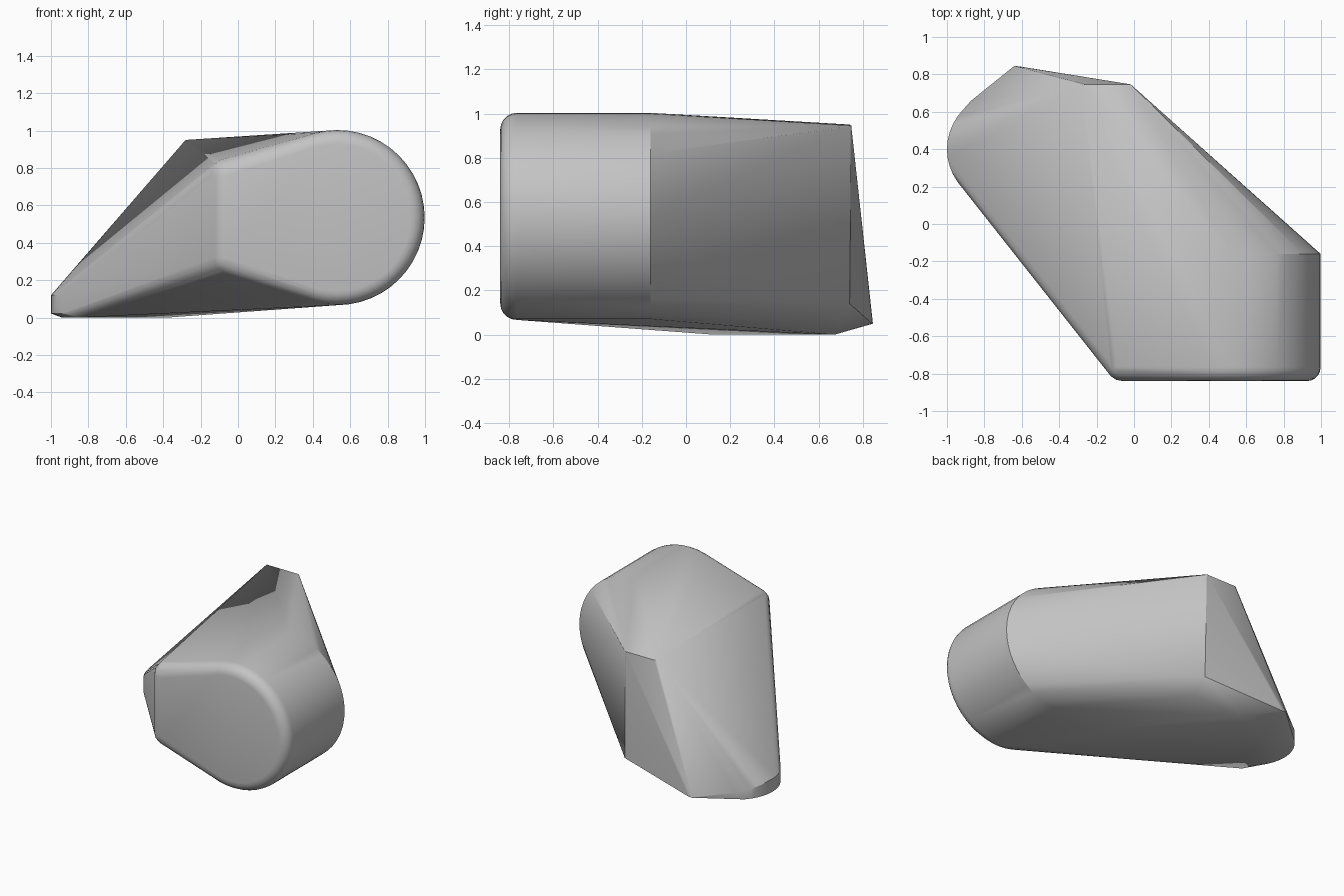
import bpy, bmesh
from math import sin, cos, pi, radians
from mathutils import Vector

cube = bpy.data.objects.get("Cube")
if cube:
    bpy.data.objects.remove(cube, do_unlink=True)

grey = bpy.data.materials.new("stone grey")
grey.use_nodes = True
grey.diffuse_color = (0.55, 0.55, 0.55, 1)
grey.node_tree.nodes["Principled BSDF"].inputs["Base Color"].default_value = (0.55, 0.55, 0.55, 1)


def ring(centre, radius, y, steps=48):
    """Circle of points facing the front."""
    return [Vector((centre[0] + radius * cos(2 * pi * i / steps), y,
                    centre[1] + radius * sin(2 * pi * i / steps))) for i in range(steps)]


def ball(centre, radius, steps=16):
    """Sphere of points that rounds off a corner."""
    pts = []
    for j in range(1, steps // 2):
        a = pi * j / (steps // 2)
        for i in range(steps):
            b = 2 * pi * i / steps
            pts.append(Vector(centre) + radius * Vector((sin(a) * cos(b), sin(a) * sin(b), cos(a))))
    return pts


points = []

# Round nose: full cylinder with a softened front rim
NOSE, R, SOFT = (0.53, 0.535), 0.468, 0.075
points += ring(NOSE, R, -0.16)
for k in range(6):
    a = pi / 2 * k / 5
    points += ring(NOSE, R - SOFT + SOFT * cos(a), -0.84 + SOFT - SOFT * sin(a))

# Softened upright corner on the front
for z in (0.32, 0.76):
    points += ball((-0.06, -0.75, z), 0.09)

# Rear ridge and upright rear corner
points += [Vector(p) for p in ((-0.28, 0.74, 0.95), (-0.26, 0.747, 0.945), (-0.02, 0.747, 0.945),
                               (-0.01, 0.74, 0.94), (-0.01, 0.74, 0.14), (-0.02, 0.60, 0.055))]

# Low rounded foot: upper and lower edges of the arc
for i in range(11):
    a = radians(140 + 80 * i / 10)
    x, y = -0.63 + 0.37 * cos(a), 0.40 + 0.33 * sin(a)
    top = 0.12 - 0.04 * max(0, (y - 0.45) / 0.2)
    points += [Vector((x, y, top)), Vector((x, y, 0.022))]
points += [Vector(p) for p in ((-0.87, 0.66, 0.08), (-0.64, 0.845, 0.05), (-0.61, 0.842, 0.05),
                               (-0.92, 0.195, 0.07))]

# Flat underside
points += [Vector(p) for p in ((-0.85, 0.13, 0), (-0.93, 0.30, 0), (-0.94, 0.42, 0),
                               (-0.84, 0.60, 0), (-0.65, 0.67, 0), (-0.38, 0.67, 0))]

# Wrap all the parts in one faceted hull
bm = bmesh.new()
for p in points:
    bm.verts.new(p)
bmesh.ops.convex_hull(bm, input=bm.verts[:])
bmesh.ops.delete(bm, geom=[v for v in bm.verts if not v.link_faces], context='VERTS')
bmesh.ops.dissolve_limit(bm, angle_limit=radians(0.3), verts=bm.verts[:], edges=bm.edges[:])
bmesh.ops.recalc_face_normals(bm, faces=bm.faces[:])

mesh = bpy.data.meshes.new("boulder")
bm.to_mesh(mesh)
bm.free()
mesh.materials.append(grey)
boulder = bpy.data.objects.new("boulder", mesh)
bpy.context.collection.objects.link(boulder)

bpy.ops.object.select_all(action='DESELECT')
boulder.select_set(True)
bpy.context.view_layer.objects.active = boulder
bpy.ops.object.shade_smooth_by_angle(angle=radians(25))
